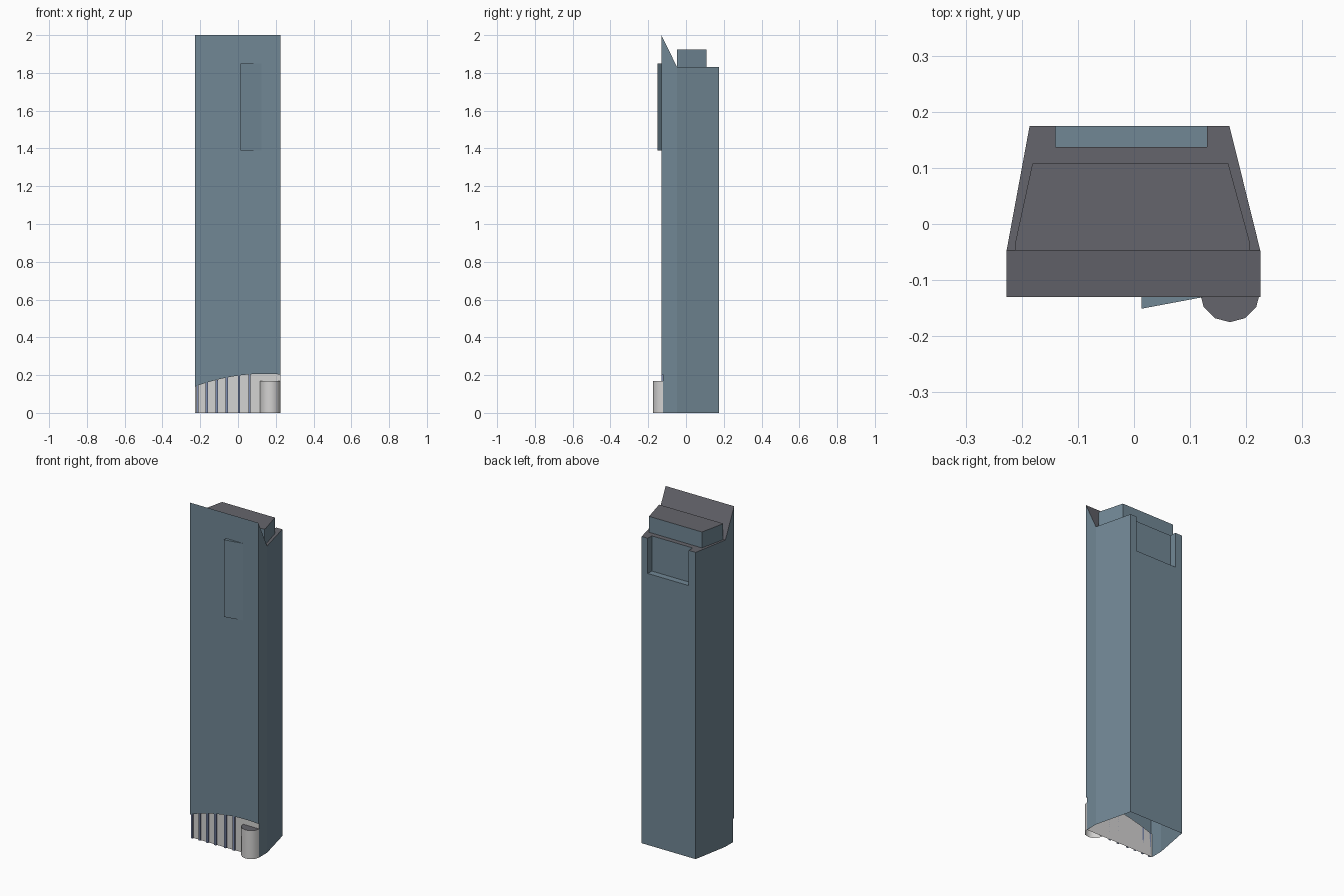
import bpy, bmesh, math

cube = bpy.data.objects.get("Cube")
if cube:
    bpy.data.objects.remove(cube, do_unlink=True)


def material(name, rgb):
    """Flat material from 0-255 display values, stored as linear."""
    col = [((c / 255 + 0.055) / 1.055) ** 2.4 for c in rgb] + [1]
    m = bpy.data.materials.new(name)
    m.use_nodes = True
    m.diffuse_color = col
    m.node_tree.nodes["Principled BSDF"].inputs["Base Color"].default_value = col
    return m


WALL = material("blue grey wall", (113, 135, 149))
ROOF = material("dark grey roof", (101, 101, 108))
PANEL = material("pale grey entrance", (212, 211, 210))
FIN = material("slate blue fin", (128, 142, 178))


def build(name, faces, mats):
    """Object from a list of (corner points, material index)."""
    bm = bmesh.new()
    for points, index in faces:
        bm.faces.new([bm.verts.new(p) for p in points]).material_index = index
    bmesh.ops.remove_doubles(bm, verts=bm.verts, dist=0.0001)
    bmesh.ops.recalc_face_normals(bm, faces=bm.faces)
    mesh = bpy.data.meshes.new(name)
    bm.to_mesh(mesh)
    bm.free()
    for m in mats:
        mesh.materials.append(m)
    obj = bpy.data.objects.new(name, mesh)
    bpy.context.collection.objects.link(obj)
    return obj


def at(outline, z):
    return [(x, y, z) for x, y in outline]


def sides(outline, z0, z1, closed=True):
    n = len(outline)
    pairs = [(outline[i], outline[(i + 1) % n]) for i in range(n if closed else n - 1)]
    return [([(*a, z0), (*b, z0), (*b, z1), (*a, z1)], 0) for a, b in pairs]


def prism(name, outline, z0, z1, mats, bottom=False):
    faces = sides(outline, z0, z1) + [(at(outline, z1), len(mats) - 1)]
    if bottom:
        faces.append((at(outline, z0), 0))
    return build(name, faces, mats)


# Main dimensions
XL, XR = -0.227, 0.225
BL, BR = -0.186, 0.17
FRONT, RECESS, MID, BACK = -0.13, -0.121, -0.047, 0.175
TOP, EAVE = 2.0, 1.83
NL, NR, NY, NZ = -0.14, 0.13, 0.137, 1.62


def arch(x):
    return 0.207 - 0.5 * (x - 0.14) ** 2


xs = [XL + (XR - XL) * i / 16 for i in range(17)]

# Tower shell: front face with arched lower edge, open underneath
shell = [([(XR, FRONT, TOP), (XL, FRONT, TOP)] + [(x, FRONT, arch(x)) for x in xs], 0)]
for x in (XL, XR):
    shell.append(([(x, FRONT, TOP), (x, MID, EAVE), (x, MID, 0), (x, RECESS, 0),
                   (x, RECESS, arch(x)), (x, FRONT, arch(x))], 0))
for a, b in zip(xs, xs[1:]):
    shell.append(([(a, FRONT, arch(a)), (b, FRONT, arch(b)),
                   (b, RECESS, arch(b)), (a, RECESS, arch(a))], 0))
for x, bx in ((XL, BL), (XR, BR)):
    shell += sides([(x, MID), (bx, BACK)], 0, EAVE, closed=False)

# Back wall with a notch at its upper edge
shell.append(([(BL, BACK, 0), (BR, BACK, 0), (BR, BACK, EAVE), (NR, BACK, EAVE),
               (NR, BACK, NZ), (NL, BACK, NZ), (NL, BACK, EAVE), (BL, BACK, EAVE)], 0))
notch = [(NL, BACK), (NL, NY), (NR, NY), (NR, BACK)]
shell += sides(notch, NZ, EAVE, closed=False) + [(at(notch, NZ), 0)]

# Flat roof and sloping back of the front parapet
shell.append((at([(XL, MID), (XR, MID), (BR, BACK)] + notch[::-1] + [(BL, BACK)], EAVE), 1))
shell.append(([(XL, FRONT, TOP), (XR, FRONT, TOP), (XR, MID, EAVE), (XL, MID, EAVE)], 1))
build("tower_shell", shell, [WALL, ROOF])

# Plant room on the roof
prism("roof_block", [(-0.212, MID), (0.207, MID), (0.207, -0.035), (0.168, 0.108),
                     (-0.181, 0.108), (-0.212, -0.035)], EAVE, 1.925, [WALL, ROOF])

# Angled slab high on the front
prism("front_wedge", [(0.013, -0.151), (0.125, FRONT), (0.013, FRONT)],
      1.39, 1.85, [WALL], bottom=True)

# Recessed entrance panel
build("entrance_panel", [([(XR, RECESS, 0), (XL, RECESS, 0)]
                          + [(x, RECESS, arch(x)) for x in xs], 0)], [PANEL])

# Upright fins in front of the entrance
for x in (-0.214, -0.165, -0.113, -0.06, 0.005, 0.061):
    a, b = x - 0.006, x + 0.006
    prism("entrance_fin", [(a, FRONT), (b, FRONT), (b, RECESS), (a, RECESS)],
          0, arch(x), [FIN])

# Half-round entrance drum
arc = [math.pi * (1 + i / 6) for i in range(7)]
drum = prism("entrance_drum", [(0.171 + 0.054 * math.cos(t), RECESS + 0.054 * math.sin(t))
                               for t in arc], 0, 0.17, [PANEL, ROOF])
bpy.ops.object.select_all(action="DESELECT")
bpy.context.view_layer.objects.active = drum
drum.select_set(True)
bpy.ops.object.shade_smooth_by_angle(angle=math.radians(40))
